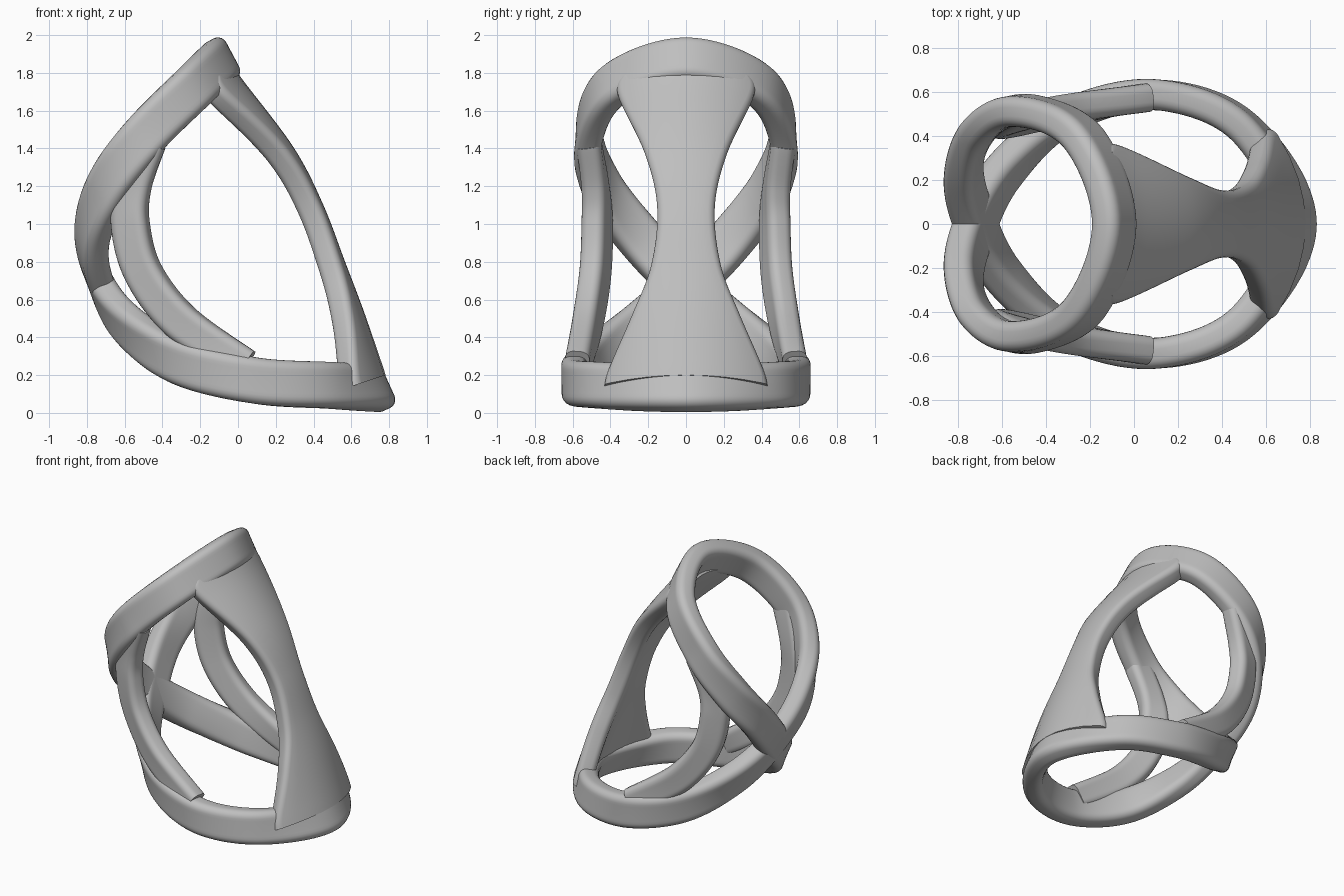
import bpy
import math
from mathutils import Vector

if "Cube" in bpy.data.objects:
    bpy.data.objects.remove(bpy.data.objects["Cube"])

grey = bpy.data.materials.new("plain grey")
grey.use_nodes = True
tone = (0.52, 0.52, 0.52, 1)
grey.diffuse_color = tone
grey.node_tree.nodes["Principled BSDF"].inputs["Base Color"].default_value = tone


def spline(keys, closed, steps=12):
    """Catmull-Rom through tuples of equal length."""
    n = len(keys)
    pick = (lambda i: keys[i % n]) if closed else (lambda i: keys[max(0, min(n - 1, i))])
    out = []
    for i in range(n if closed else n - 1):
        p0, p1, p2, p3 = (pick(i + k) for k in (-1, 0, 1, 2))
        for s in range(steps):
            t = s / steps
            out.append([0.5 * (2 * b + (c - a) * t + (2 * a - 5 * b + 4 * c - d) * t ** 2
                               + (3 * b - a - 3 * c + d) * t ** 3)
                        for a, b, c, d in zip(p0, p1, p2, p3)])
    if not closed:
        out.append(list(keys[-1]))
    return out


def section(hw, ht, r, bend):
    """Rounded rectangle, optionally bent into an arc."""
    flat = []
    for sx, sy, start in ((1, 1, 0), (-1, 1, 90), (-1, -1, 180), (1, -1, 270)):
        for k in range(6):
            a = math.radians(start + 18 * k)
            flat.append((sx * (hw - r) + r * math.cos(a), sy * (ht - r) + r * math.sin(a)))
        # extra points along the wide sides so that bent sections stay smooth
        if sy == sx:
            flat += [(sx * (hw - r) * (1 - k / 4), sy * ht) for k in range(1, 8)]
    pts = []
    for u, v in flat:
        a = math.atan(2 * bend * u)
        pts.append((u + v * math.sin(a), v * math.cos(a) - bend * u * u))
    return pts


def sweep(name, keys, ht, r, closed=False, bend=0):
    """Keys hold position, outward direction and half width."""
    path = spline(keys, closed)
    n = len(path)
    verts, faces = [], []
    for i, k in enumerate(path):
        p = Vector(k[:3])
        ahead = path[(i + 1) % n] if closed else path[min(i + 1, n - 1)]
        behind = path[i - 1] if closed else path[max(i - 1, 0)]
        t = (Vector(ahead[:3]) - Vector(behind[:3])).normalized()
        nor = Vector(k[3:6])
        nor = (nor - t * nor.dot(t)).normalized()
        w = nor.cross(t)
        ring = section(k[6], ht, r, bend)
        verts += [p + w * u + nor * v for u, v in ring]
    m = len(ring)
    for i in range(n if closed else n - 1):
        j = (i + 1) % n
        for a in range(m):
            b = (a + 1) % m
            faces.append((i * m + a, i * m + b, j * m + b, j * m + a))
    if not closed:
        faces += [tuple(reversed(range(m))), tuple(range((n - 1) * m, n * m))]
    mesh = bpy.data.meshes.new(name)
    mesh.from_pydata(verts, [], faces)
    mesh.materials.append(grey)
    mesh.validate()
    obj = bpy.data.objects.new(name, mesh)
    bpy.context.collection.objects.link(obj)
    bpy.ops.object.select_all(action='DESELECT')
    obj.select_set(True)
    bpy.context.view_layer.objects.active = obj
    bpy.ops.object.mode_set(mode='EDIT')
    bpy.ops.mesh.select_all(action='SELECT')
    bpy.ops.mesh.normals_make_consistent(inside=False)
    bpy.ops.object.mode_set(mode='OBJECT')
    bpy.ops.object.shade_smooth_by_angle(angle=math.radians(40))
    return obj


def mirrored(k):
    return (k[0], -k[1], k[2], k[3], -k[4], k[5], k[6])


# Figure-eight band: lower loop, crossing at the back, upper loop
W = 0.122
half = [
    (0.735, 0, 0.128, 0.91, 0, 0.41, W),
    (0.50, 0.44, 0.145, 0.6, 0.75, 0.15, W),
    (0.10, 0.588, 0.17, 0, 1, 0, W),
    (-0.30, 0.49, 0.27, -0.4, 0.9, -0.2, W),
    (-0.58, 0.25, 0.46, -0.75, 0.5, -0.4, W),
    (-0.72, 0, 0.67, -0.93, 0, -0.33, W),
    (-0.775, -0.24, 0.92, -0.9, -0.4, 0, W),
    (-0.69, -0.44, 1.19, -0.5, -0.85, 0.1, W),
    (-0.50, -0.515, 1.46, -0.05, -1, 0, W),
    (-0.23, -0.39, 1.73, 0.5, -0.8, 0.25, W),
    (-0.09, 0, 1.865, 0.88, 0, 0.47, W),
]
sweep("figure_eight_band", half + [mirrored(k) for k in half[-2:0:-1]], 0.07, 0.05, closed=True)

# Side struts joining the two loops
strut = [
    (-0.47, 0.515, 1.43, 0, 1, 0, 0.09),
    (-0.55, 0.48, 1.20, -0.2, 0.95, 0, 0.09),
    (-0.57, 0.47, 1.00, -0.35, 0.93, 0, 0.10),
    (-0.50, 0.48, 0.74, -0.35, 0.92, -0.1, 0.10),
    (-0.30, 0.52, 0.48, -0.25, 0.95, -0.1, 0.10),
    (0.04, 0.575, 0.25, 0, 1, 0, 0.09),
]
sweep("left_strut", strut, 0.065, 0.045)
sweep("right_strut", [mirrored(k) for k in strut], 0.065, 0.045)

# Hourglass panel bent around the open side
spine = [(-0.08, 1.80, 0.33), (-0.02, 1.715, 0.34), (0.24, 1.37, 0.205), (0.39, 1.08, 0.145),
         (0.505, 0.78, 0.175), (0.60, 0.53, 0.27), (0.69, 0.27, 0.385), (0.72, 0.18, 0.41)]
sweep("hourglass_panel", [(x, 0, z, 1, 0, 0.4, w) for x, z, w in spine], 0.065, 0.04, bend=0.9)
